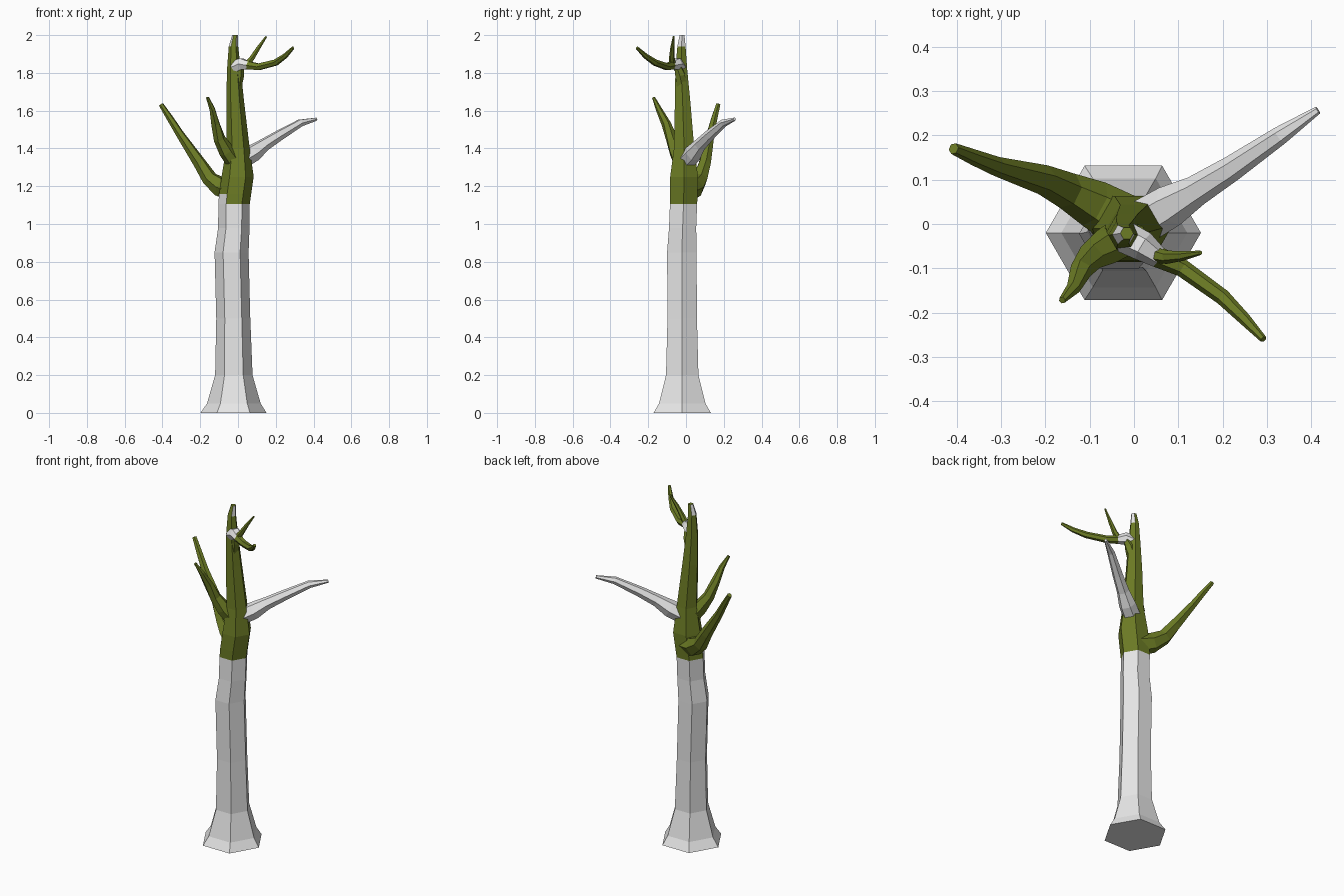
import bpy, bmesh, math
from mathutils import Vector


def material(name, col):
    m = bpy.data.materials.new(name)
    m.diffuse_color = (*col, 1)
    return m


BARK = material("grey_bark", (0.8, 0.8, 0.8))
MOSS = material("moss_green", (0.15, 0.2, 0.018))


def tube(name, rings, rule, sides=6, level=False):
    """Loft faceted rings (x, y, z, radius); rule(face) gives 0 bark / 1 moss."""
    bm = bmesh.new()
    pts = [Vector(r[:3]) for r in rings]
    loops = []
    for i, p in enumerate(pts):
        if level:
            u, v = Vector((1, 0, 0)), Vector((0, 1, 0))
        else:
            t = (pts[min(i + 1, len(pts) - 1)] - pts[max(i - 1, 0)]).normalized()
            u = t.cross(Vector((0, 0, 1))).normalized()
            v = u.cross(t)
        rad = rings[i][3]
        angles = [2 * math.pi * k / sides for k in range(sides)]
        loops.append([bm.verts.new(p + (u * math.cos(a) + v * math.sin(a)) * rad) for a in angles])
    for a, b in zip(loops, loops[1:]):
        for k in range(sides):
            n = (k + 1) % sides
            bm.faces.new((a[k], a[n], b[n], b[k]))
    bm.faces.new(loops[0])
    bm.faces.new(loops[-1])
    bmesh.ops.recalc_face_normals(bm, faces=bm.faces)
    bm.normal_update()
    for f in bm.faces:
        f.material_index = rule(f)
    me = bpy.data.meshes.new(name)
    bm.to_mesh(me)
    bm.free()
    me.materials.append(BARK)
    me.materials.append(MOSS)
    ob = bpy.data.objects.new(name, me)
    bpy.context.collection.objects.link(ob)
    return ob


def trunk_rule(f):
    z, n = f.calc_center_median().z, f.normal
    if z < 1.11:
        return 0
    if z < 1.16 and n.x < -0.3 and n.y < 0:      # bark tongue at front left
        return 0
    if 1.88 < z < 1.995 and abs(n.x) > 0.3:      # bare sides of the top
        return 0
    return 1


def moss(f):
    return 1


def bark(f):
    return 0


# Trunk, flared at the foot and tapering to the broken top
tube("trunk", [
    (-0.024, -0.02, 0.0, 0.175), (-0.022, -0.02, 0.05, 0.142),
    (-0.022, -0.02, 0.2, 0.099), (-0.025, -0.02, 0.5, 0.09),
    (-0.034, -0.022, 0.85, 0.09), (-0.022, -0.018, 0.98, 0.083),
    (-0.021, -0.013, 1.105, 0.083), (-0.015, -0.012, 1.16, 0.085),
    (-0.002, -0.01, 1.25, 0.085), (0.0, -0.01, 1.4, 0.062),
    (-0.015, -0.018, 1.65, 0.047), (-0.022, -0.025, 1.82, 0.036),
    (-0.024, -0.024, 1.94, 0.025), (-0.016, -0.021, 2.0, 0.015)],
    trunk_rule, level=True)

# Long mossy branch to the left
tube("left_branch", [
    (-0.03, 0.01, 1.18, 0.062), (-0.09, 0.045, 1.195, 0.055),
    (-0.15, 0.075, 1.24, 0.042), (-0.205, 0.1, 1.325, 0.034),
    (-0.31, 0.13, 1.48, 0.022), (-0.36, 0.15, 1.56, 0.018),
    (-0.407, 0.17, 1.632, 0.013)], moss)

# Mossy branch at front left
tube("front_left_branch", [
    (-0.02, -0.025, 1.33, 0.045), (-0.06, -0.05, 1.385, 0.042),
    (-0.098, -0.075, 1.45, 0.032), (-0.12, -0.105, 1.53, 0.025),
    (-0.137, -0.145, 1.61, 0.016), (-0.162, -0.172, 1.67, 0.008)], moss)

# Bare grey branch to the right
tube("right_branch", [
    (0.02, 0.005, 1.34, 0.05), (0.08, 0.04, 1.375, 0.048),
    (0.14, 0.075, 1.42, 0.035), (0.22, 0.125, 1.47, 0.029),
    (0.33, 0.2, 1.535, 0.021), (0.415, 0.257, 1.555, 0.009)], bark)

# Mossy swelling under the top fork
tube("fork_collar", [
    (-0.01, -0.025, 1.73, 0.03), (0.003, -0.03, 1.79, 0.03),
    (0.012, -0.04, 1.83, 0.022)], moss)

# Top fork: bare root, then mossy long twig
tube("top_branch", [
    (-0.02, -0.03, 1.83, 0.036), (0.02, -0.05, 1.848, 0.034),
    (0.055, -0.075, 1.84, 0.024), (0.11, -0.1, 1.832, 0.02),
    (0.2, -0.165, 1.855, 0.018), (0.25, -0.215, 1.89, 0.014),
    (0.292, -0.26, 1.933, 0.008)],
    lambda f: int(f.calc_center_median().x > 0.05))

# Short upright twig of the fork
tube("top_twig", [
    (0.045, -0.07, 1.84, 0.018), (0.075, -0.075, 1.88, 0.015),
    (0.11, -0.072, 1.935, 0.011), (0.15, -0.065, 1.993, 0.005)], moss)
